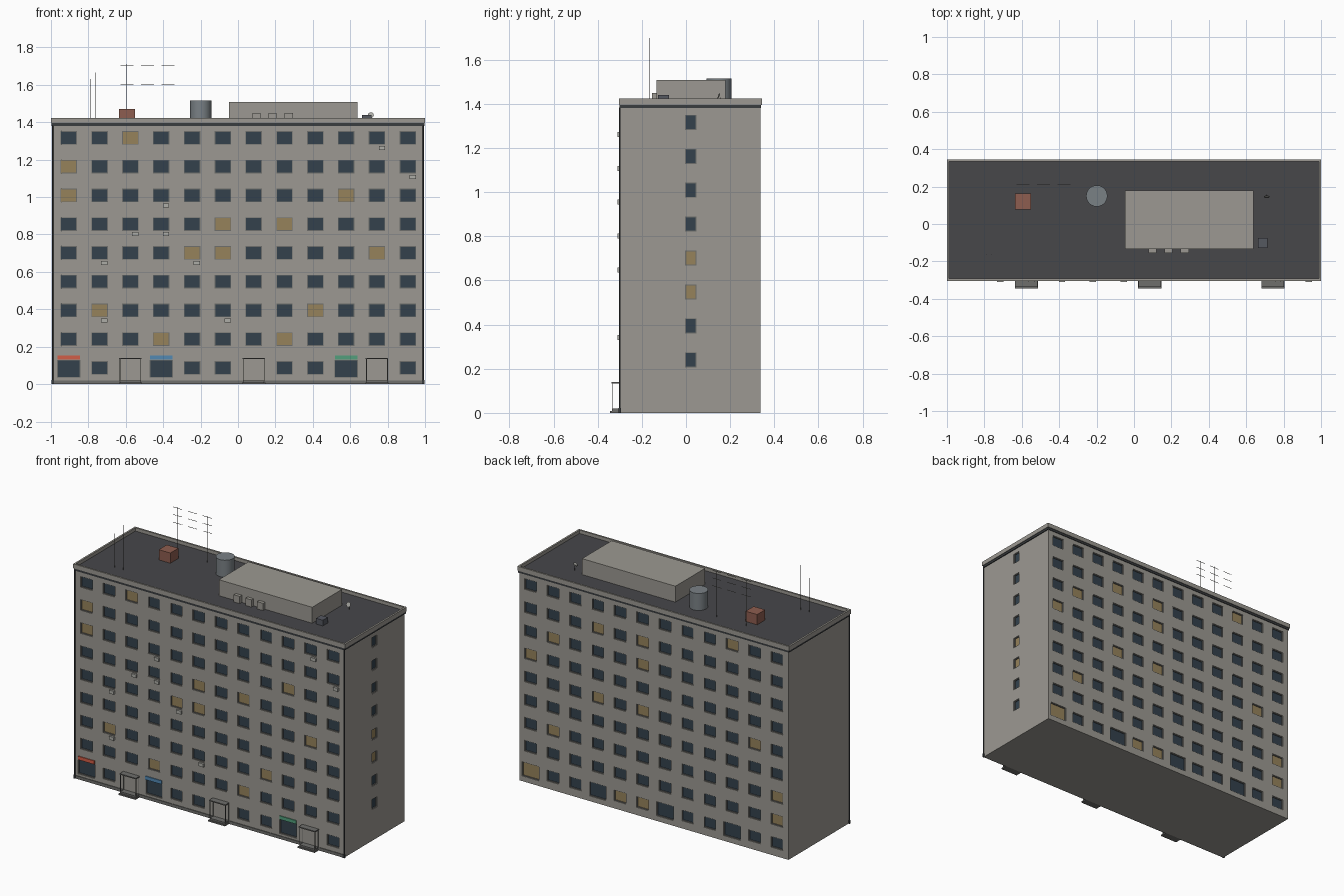
import bpy, bmesh, math
from mathutils import Matrix

if "Cube" in bpy.data.objects:
    bpy.data.objects.remove(bpy.data.objects["Cube"])

def mat(name, *rgb):
    # display tones converted to linear colour values
    m = bpy.data.materials.new(name)
    m.diffuse_color = (*[((v / 0.9 + 0.055) / 1.055) ** 2.4 for v in rgb], 1)
    m.use_nodes = True
    m.node_tree.nodes["Principled BSDF"].inputs["Base Color"].default_value = m.diffuse_color
    return m

WALL = mat("wall", 0.55, 0.54, 0.515)
TRIM = mat("trim", 0.39, 0.39, 0.38)
DARK = mat("dark_metal", 0.20, 0.21, 0.22)
ROOF = mat("roofing", 0.25, 0.25, 0.26)
GLASS = mat("glass", 0.18, 0.23, 0.27)
LIT = mat("lit_glass", 0.53, 0.46, 0.32)
BRICK = mat("brick", 0.50, 0.33, 0.28)
TANK = mat("tank_metal", 0.43, 0.455, 0.47)
PALE = mat("pale_plastic", 0.61, 0.61, 0.59)
VENT = mat("vent_metal", 0.30, 0.31, 0.34)

def finish(name, bm, m):
    bmesh.ops.recalc_face_normals(bm, faces=bm.faces)
    me = bpy.data.meshes.new(name)
    bm.to_mesh(me)
    bm.free()
    ob = bpy.data.objects.new(name, me)
    bpy.context.collection.objects.link(ob)
    me.materials.append(m)
    return ob

def add_box(bm, a, b):
    c = [(p + q) / 2 for p, q in zip(a, b)]
    s = [abs(q - p) for p, q in zip(a, b)]
    bmesh.ops.create_cube(bm, size=1, matrix=Matrix.Translation(c) @ Matrix.Diagonal((*s, 1)))

def boxes(name, m, items):
    bm = bmesh.new()
    for a, b in items:
        add_box(bm, a, b)
    return finish(name, bm, m)

def cylinder(name, m, loc, r, h, n=8, rot=None, r2=None):
    bm = bmesh.new()
    M = Matrix.Translation(loc) @ (rot or Matrix())
    bmesh.ops.create_cone(bm, cap_ends=True, segments=n, radius1=r, radius2=r if r2 is None else r2,
                          depth=h, matrix=M)
    return finish(name, bm, m)

def ring(bm, o, i, z0, z1):
    # rectangular ring; o and i are (x0, x1, y0, y1)
    add_box(bm, (o[0], o[2], z0), (o[1], i[2], z1))
    add_box(bm, (o[0], i[3], z0), (o[1], o[3], z1))
    add_box(bm, (o[0], i[2], z0), (i[0], i[3], z1))
    add_box(bm, (i[1], i[2], z0), (o[1], i[3], z1))

XB, YF, YB, TOP, DECK = 0.99, -0.298, 0.337, 1.381, 1.402
colx = lambda c: -0.905 + 0.1648 * c
rowz = lambda r: 0.087 + 0.1537 * r

# window list: (facade, horizontal centre, z, width, height, lit)
wins = []
front_lit = {(2, 8), (0, 7), (0, 6), (9, 6), (5, 5), (7, 5), (4, 4), (5, 4), (10, 4),
             (1, 2), (8, 2), (3, 1), (7, 1)}
back_lit = {(11, 5), (10, 6), (8, 7), (6, 7), (6, 6), (2, 8), (10, 2), (8, 4), (6, 4), (1, 4),
            (0, 2), (0, 1), (7, 0), (6, 0), (11, 0)}
shops = {0: (0.74, 0.33, 0.25), 3: (0.29, 0.48, 0.63), 9: (0.29, 0.56, 0.44)}
doors = (2, 6, 10)
for c in range(12):
    for r in range(9):
        if r == 0 and c in shops:
            wins.append(("front", colx(c), 0.082, 0.125, 0.095, False))
        elif not (r == 0 and c in doors):
            wins.append(("front", colx(c), rowz(r), 0.088, 0.072, (c, r) in front_lit))
        wide = r == 0 and c in (2, 5, 8, 11)
        wins.append(("back", colx(c), 0.082 if wide else rowz(r), 0.125 if wide else 0.088,
                     0.095 if wide else 0.072, (c, r) in back_lit))
for r in range(1, 9):
    wins.append(("right", 0.021, rowz(r), 0.052, 0.068, r in (3, 4)))

def span(face, u, z, w, h, d0, d1):
    # box on a facade between depths d0 and d1 (positive = into the wall)
    if face == "front":
        return (u - w / 2, YF + d0, z - h / 2), (u + w / 2, YF + d1, z + h / 2)
    if face == "back":
        return (u - w / 2, YB - d0, z - h / 2), (u + w / 2, YB - d1, z + h / 2)
    return (XB - d0, u - w / 2, z - h / 2), (XB - d1, u + w / 2, z + h / 2)

# main block with recessed window openings
body = boxes("building_body", WALL, [((-XB, YF, 0), (XB, YB, TOP))])
cutter = boxes("window_cutter", WALL, [span(f, u, z, w, h, -0.02, 0.014) for f, u, z, w, h, l in wins])
cutter.hide_render = True
mod = body.modifiers.new("openings", 'BOOLEAN')
mod.operation, mod.object, mod.solver = 'DIFFERENCE', cutter, 'EXACT'
bpy.context.view_layer.objects.active = body
bpy.ops.object.modifier_apply(modifier=mod.name)
bpy.data.objects.remove(cutter)

# glass panes and frames
boxes("dark_windows", GLASS, [span(f, u, z, w, h, 0.010, 0.015) for f, u, z, w, h, l in wins if not l])
boxes("lit_windows", LIT, [span(f, u, z, w, h, 0.010, 0.015) for f, u, z, w, h, l in wins if l])
T = 0.004
bars = []
for f, u, z, w, h, l in wins:
    for s in (-1, 1):
        bars.append(span(f, u + s * (w - T) / 2, z, T, h, 0.004, 0.012))
        bars.append(span(f, u, z + s * (h - T) / 2, w - 2 * T, T, 0.004, 0.012))
boxes("window_frames", TRIM, bars)

# cornice, parapet and roof deck
boxes("cornice_band", DARK, [((-0.996, -0.302, TOP), (0.996, 0.341, 1.396))])
boxes("roof_deck", ROOF, [((-0.992, -0.298, 1.393), (0.992, 0.338, DECK))])
bm = bmesh.new()
ring(bm, (-1, 1, -0.304, 0.345), (-0.988, 0.988, -0.292, 0.333), 1.395, 1.424)
finish("parapet", bm, WALL)

# front plinth and corner drainpipes
boxes("front_plinth", TRIM, [((-0.993, -0.302, 0), (0.993, YF + 0.002, 0.02))])
for s, n in ((-1, "left"), (1, "right")):
    cylinder(n + "_drainpipe", DARK, (s * 0.991, -0.300, 0.70), 0.004, 1.37)
    boxes(n + "_drainpipe_foot", DARK, [((s * 0.985, -0.306, 0), (s * 0.997, -0.294, 0.022))])

# entrances: two steps, posts and canopy
for k, c in enumerate(doors):
    x = colx(c)
    boxes(f"entrance_steps_{k}", TRIM, [((x - 0.062, -0.345, 0), (x + 0.062, YF, 0.009)),
                                        ((x - 0.056, -0.336, 0.009), (x + 0.056, YF, 0.02))])
    boxes(f"entrance_posts_{k}", TRIM, [((x + s * 0.056 - 0.002, y - 0.002, 0.015),
                                         (x + s * 0.056 + 0.002, y + 0.002, 0.134))
                                        for s in (-1, 1) for y in (-0.332, -0.301)])
    boxes(f"entrance_canopy_{k}", TRIM, [((x - 0.06, -0.338, 0.133), (x + 0.06, YF, 0.140))])

# shop signs
for c, rgb in shops.items():
    x = colx(c)
    boxes(f"shop_sign_{c}", mat(f"sign_{c}", *rgb), [((x - 0.06, -0.304, 0.131), (x + 0.06, YF + 0.002, 0.154))])

# facade air conditioners
units = [(0.77, 1.262), (0.934, 1.108), (-0.385, 0.955), (-0.55, 0.802), (-0.385, 0.802),
         (-0.715, 0.648), (-0.22, 0.648), (-0.715, 0.341), (-0.055, 0.341)]
boxes("facade_air_units", PALE, [((x - 0.017, -0.311, z - 0.011), (x + 0.017, YF + 0.002, z + 0.011))
                                 for x, z in units])

# rooftop structures
boxes("roof_penthouse", WALL, [((-0.048, -0.133, DECK), (0.639, 0.18, 1.508))])
boxes("penthouse_air_units", WALL, [((x - 0.022, -0.155, DECK), (x + 0.022, -0.132, 1.45))
                                    for x in (0.099, 0.185, 0.271)])
boxes("brick_chimney", BRICK, [((-0.637, 0.077, DECK), (-0.552, 0.162, 1.47))])
tank = cylinder("water_tank", TANK, (-0.199, 0.15, (DECK + 1.515) / 2), 0.057, 1.515 - DECK, 24)
bpy.ops.object.select_all(action='DESELECT')
tank.select_set(True)
bpy.context.view_layer.objects.active = tank
bpy.ops.object.shade_smooth_by_angle()
boxes("roof_vent", VENT, [((0.664, -0.128, DECK), (0.714, -0.076, 1.440))])

# satellite dish on a short post
cylinder("dish_post", DARK, (0.71, 0.155, 1.416), 0.002, 0.028)
cylinder("satellite_dish", PALE, (0.71, 0.149, 1.437), 0.005, 0.006, 16,
         Matrix.Rotation(math.radians(70), 4, 'X'), 0.016)

# aerials with crossbars, and plain masts
for k, x in enumerate((-0.594, -0.484, -0.374)):
    parts = [((x - 0.001, 0.212, DECK), (x + 0.001, 0.214, 1.712))]
    parts += [((x - 0.034, 0.212, z - 0.001), (x + 0.034, 0.214, z + 0.001)) for z in (1.604, 1.655, 1.705)]
    boxes(f"roof_aerial_{k}", TRIM, parts)
for k, (x, z) in enumerate(((-0.79, 1.63), (-0.76, 1.665), (-0.73, 1.70))):
    cylinder(f"roof_mast_{k}", TRIM, (x, -0.165, (DECK + z) / 2), 0.0012, z - DECK, 6)
